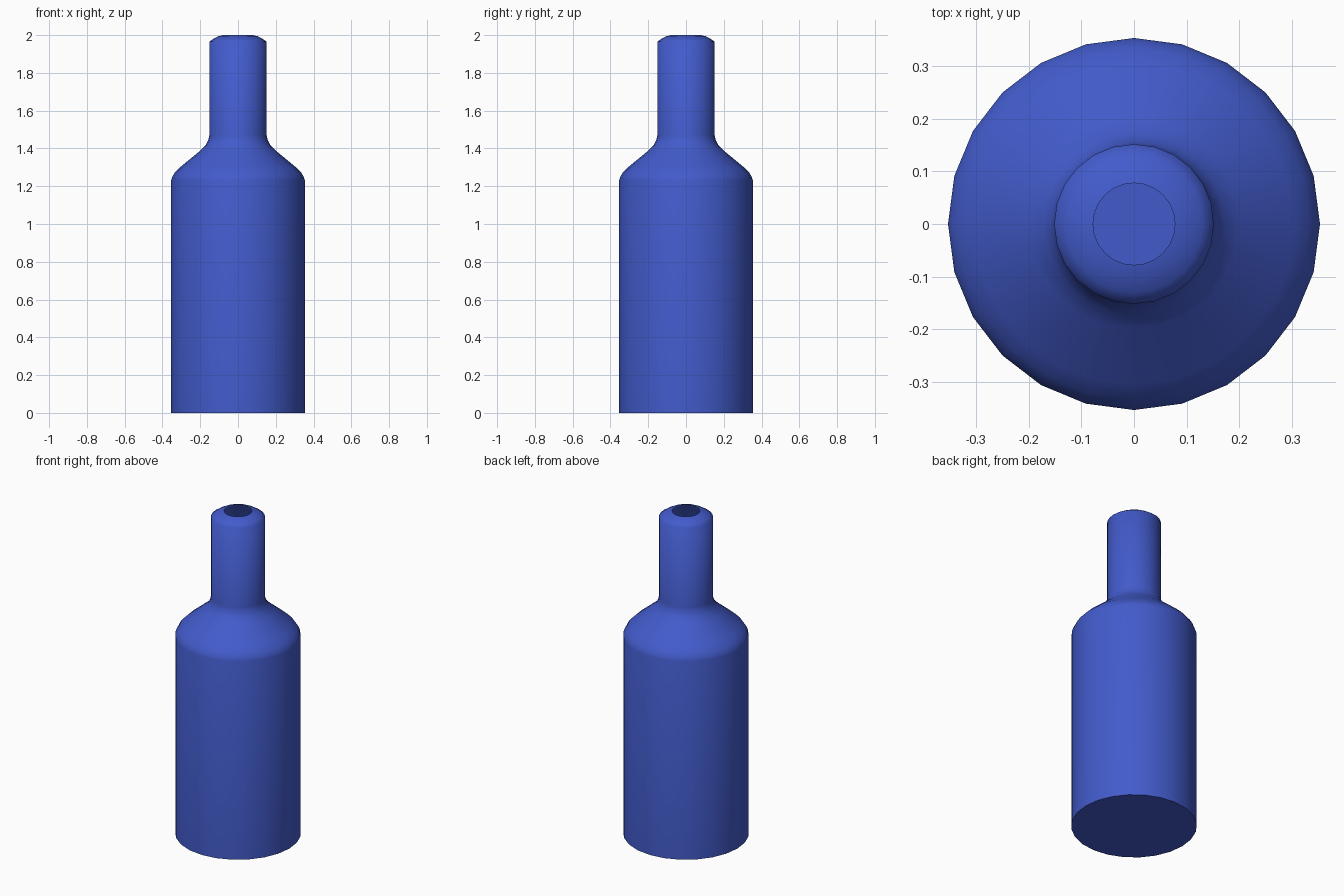
import bpy, bmesh, math

if "Cube" in bpy.data.objects:
    bpy.data.objects.remove(bpy.data.objects["Cube"])

# Bottle outline (radius, height) from the base edge up to the open mouth
PROFILE = [(0.354, 0.0), (0.354, 1.23), (0.348, 1.25), (0.334, 1.273), (0.305, 1.302),
           (0.20, 1.388), (0.172, 1.417), (0.157, 1.445), (0.152, 1.47),
           (0.152, 1.965), (0.13, 1.98), (0.105, 1.994), (0.078, 2.0)]
SIDES = 24

bm = bmesh.new()
rings = []
for r, z in PROFILE:
    rings.append([bm.verts.new((r * math.cos(2 * math.pi * i / SIDES),
                                r * math.sin(2 * math.pi * i / SIDES), z))
                  for i in range(SIDES)])

# Closed base, lathed wall, mouth left open
bm.faces.new(list(reversed(rings[0])))
for low, high in zip(rings, rings[1:]):
    for i in range(SIDES):
        j = (i + 1) % SIDES
        bm.faces.new((low[i], low[j], high[j], high[i]))

mesh = bpy.data.meshes.new("bottle")
bm.to_mesh(mesh)
bm.free()
bottle = bpy.data.objects.new("bottle", mesh)
bpy.context.collection.objects.link(bottle)

# Blue glass colour
mat = bpy.data.materials.new("blue")
mat.diffuse_color = (0.055, 0.105, 0.60, 1)
mat.use_nodes = True
mat.node_tree.nodes["Principled BSDF"].inputs["Base Color"].default_value = mat.diffuse_color
mesh.materials.append(mat)

# Smooth wall with a sharp base edge
bpy.context.view_layer.objects.active = bottle
bottle.select_set(True)
bpy.ops.object.shade_smooth_by_angle(angle=math.radians(60))
